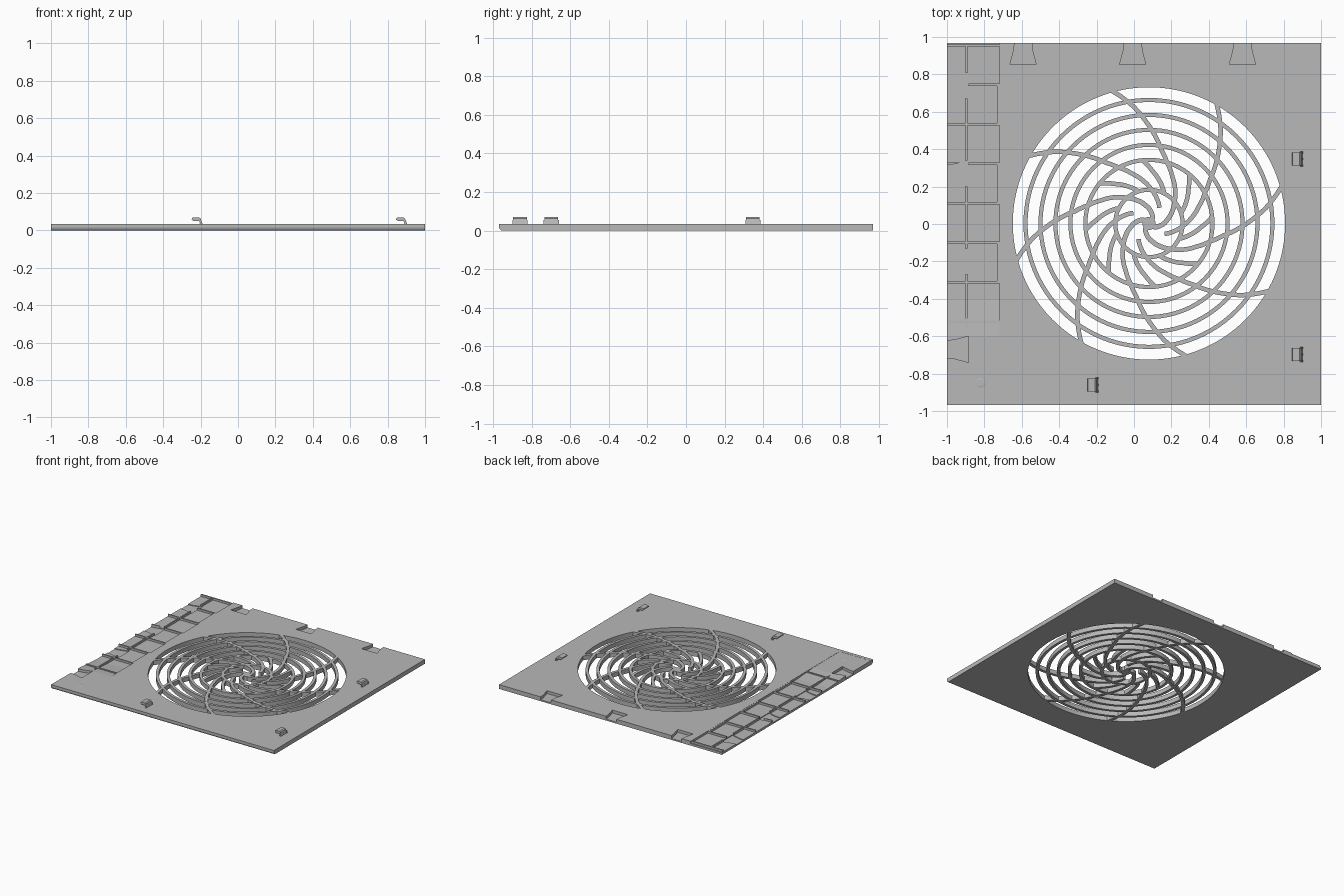
import bpy, bmesh, math
from mathutils import Vector

cube = bpy.data.objects.get("Cube")
if cube:
    bpy.data.objects.remove(cube, do_unlink=True)

grey = bpy.data.materials.new("plain grey")
grey.use_nodes = True
COLOUR = (0.48, 0.48, 0.48, 1)
grey.diffuse_color = COLOUR
grey.node_tree.nodes["Principled BSDF"].inputs["Base Color"].default_value = COLOUR

TOP = 0.035
CX, CY, HOLE = 0.08, 0.003, 0.728


def finish(name, bm):
    bmesh.ops.recalc_face_normals(bm, faces=bm.faces)
    me = bpy.data.meshes.new(name)
    bm.to_mesh(me)
    bm.free()
    me.materials.append(grey)
    ob = bpy.data.objects.new(name, me)
    bpy.context.collection.objects.link(ob)
    return ob


def extrude(name, points, shift):
    """Closed polygon swept along the vector shift."""
    bm = bmesh.new()
    face = bm.faces.new([bm.verts.new(p) for p in points])
    new = bmesh.ops.extrude_face_region(bm, geom=[face])["geom"]
    verts = [g for g in new if isinstance(g, bmesh.types.BMVert)]
    bmesh.ops.translate(bm, verts=verts, vec=shift)
    return finish(name, bm)


def slab(name, x0, x1, y0, y1, z0, z1):
    return extrude(name, [(x0, y0, z0), (x1, y0, z0), (x1, y1, z0), (x0, y1, z0)],
                   (0, 0, z1 - z0))


def strip(name, pairs, closed=False):
    """Solid band between left and right edge points, full panel depth."""
    bm = bmesh.new()
    rows = [[bm.verts.new((p.x, p.y, z)) for p, z in
             ((a, 0), (b, 0), (b, TOP), (a, TOP))] for a, b in pairs]
    n = len(rows)
    for i in range(n if closed else n - 1):
        r, s = rows[i], rows[(i + 1) % n]
        for k in range(4):
            bm.faces.new((r[k], r[(k + 1) % 4], s[(k + 1) % 4], s[k]))
    if not closed:
        bm.faces.new(rows[0])
        bm.faces.new(rows[-1])
    return finish(name, bm)


def polar(r, a):
    return Vector((CX + r * math.cos(a), CY + r * math.sin(a)))


# Panel, with the lower front edge rounded off
side = [(-0.968, TOP), (-0.968, 0.016), (-0.964, 0.006), (-0.955, 0),
        (0.968, 0), (0.968, TOP)]
panel = extrude("panel", [(-1, y, z) for y, z in side], (2, 0, 0))

# Cutters: round opening, sloping side recess, dovetail pockets
cutters = [extrude("opening_cutter",
                   [(*polar(HOLE, math.tau * i / 128), -0.1) for i in range(128)],
                   (0, 0, 0.3))]
FLOOR = 0.018
ramp = [(1.1, FLOOR), (-0.4, FLOOR), (-0.6, TOP - 0.002),
        (-0.94, TOP - 0.001), (-0.94, 0.1), (1.1, 0.1)]
cutters.append(extrude("recess_cutter", [(-1.1, y, z) for y, z in ramp], (0.38, 0, 0)))


def dovetail(centre, on_back):
    shape = [(-0.045, -0.01), (0.045, -0.01), (0.05, 0.04), (0.07, 0.115), (-0.07, 0.115), (-0.05, 0.04)]
    pts = [(centre + s, 0.968 - d, 0.012) if on_back else (-1 + d, centre + s, 0.012)
           for s, d in shape]
    return extrude("dovetail_cutter", pts, (0, 0, 0.1))


pockets = [dovetail(x, True) for x in (-0.593, -0.007, 0.58)]
pockets += [dovetail(y, False) for y in (0.74, 0.27, -0.2, -0.67)]


def carve(ob, tools):
    for tool in tools:
        mod = ob.modifiers.new("cut", "BOOLEAN")
        mod.operation, mod.solver, mod.object = "DIFFERENCE", "EXACT", tool
    bpy.context.view_layer.update()
    graph = bpy.context.evaluated_depsgraph_get()
    me = bpy.data.meshes.new_from_object(ob.evaluated_get(graph))
    ob.modifiers.clear()
    ob.data = me


carve(panel, cutters + pockets)

# Thin ribs dividing the side recess, broken by the dovetails
RIB = TOP - 0.001
ribs = [slab("long_rib", -0.9, -0.89, -0.56, 0.96, 0.01, RIB)]
for i in range(8):
    y = 0.955 - i * 0.211
    start = -0.895 if i == 1 else -0.999
    ribs.append(slab("cross_rib", start, -0.715, y - 0.006, y + 0.006, 0.01, RIB))
for rib in ribs:
    carve(rib, pockets[3:])
# Narrower cells step in at the inner wall of the recess
for y in (0.64, 0.215, -0.205):
    slab("recess_step", -0.732, -0.715, y - 0.1, y + 0.1, 0.01, RIB)
for cutter in cutters + pockets:
    bpy.data.objects.remove(cutter, do_unlink=True)

# Concentric grille rings
for radius in (0.66, 0.58, 0.5, 0.42, 0.34, 0.18):
    half = 0.011
    angles = [math.tau * i / 96 for i in range(96)]
    strip("grille_ring", [(polar(radius - half, a), polar(radius + half, a))
                          for a in angles], True)

# Spiral twist in degrees at each radius
TWIST = [(0.02, -150), (0.06, -118), (0.1, -94), (0.14, -78), (0.18, -65),
         (0.23, -53), (0.28, -42), (0.34, -32), (0.4, -25), (0.47, -19.5),
         (0.55, -13.5), (0.63, -8), (0.735, 0)]


def spiral(name, start, r0, r1, width):
    knots = [(r, t) for r, t in TWIST if r0 <= r <= r1]
    path = []
    for (ra, ta), (rb, tb) in zip(knots, knots[1:]):
        for k in range(3):
            f = k / 3
            path.append(polar(ra + (rb - ra) * f, math.radians(start + ta + (tb - ta) * f)))
    path.append(polar(knots[-1][0], math.radians(start + knots[-1][1])))
    pairs = []
    for i, p in enumerate(path):
        d = (path[min(i + 1, len(path) - 1)] - path[max(i - 1, 0)]).normalized()
        n = Vector((-d.y, d.x)) * width / 2
        pairs.append((p - n, p + n))
    strip(name, pairs)


for i in range(8):
    angle = 15.5 + 45 * i
    spiral("long_spoke", angle, 0.18, 0.735, 0.024)
    spiral("short_spoke", angle + 22.5, 0.18, 0.34, 0.024)
    if i % 2 == 0:
        spiral("hub_spoke", angle, 0.02, 0.18, 0.026)
    else:
        spiral("hub_spoke", angle, 0.1, 0.18, 0.024)
extrude("hub", [(*polar(0.035, math.tau * i / 24), 0) for i in range(24)], (0, 0, TOP))

# Hooked clips with small gussets behind the stem
HOOK = [(0.022, 0.03), (0.012, 0.05), (-0.018, 0.05), (-0.028, 0.058),
        (-0.026, 0.066), (-0.018, 0.07), (0.012, 0.07), (0.02, 0.064), (0.03, 0.03)]
for x, y in ((0.873, 0.347), (0.873, -0.697), (-0.22, -0.86)):
    extrude("clip_hook", [(x + a, y - 0.035, z) for a, z in HOOK], (0, 0.07, 0))
    for dy in (-0.035, 0, 0.035):
        extrude("clip_gusset", [(x + 0.012, y + dy - 0.005, 0.03), (x + 0.032, y + dy - 0.005, 0.03),
                                (x + 0.024, y + dy - 0.005, 0.055)], (0, 0.01, 0))

# Shallow dimple button near the front corner
bm = bmesh.new()
bmesh.ops.create_cone(bm, cap_ends=True, segments=32, radius1=0.032, radius2=0.02, depth=0.004)
bmesh.ops.translate(bm, verts=bm.verts, vec=(-0.82, -0.85, TOP - 0.002))
finish("corner_button", bm)
